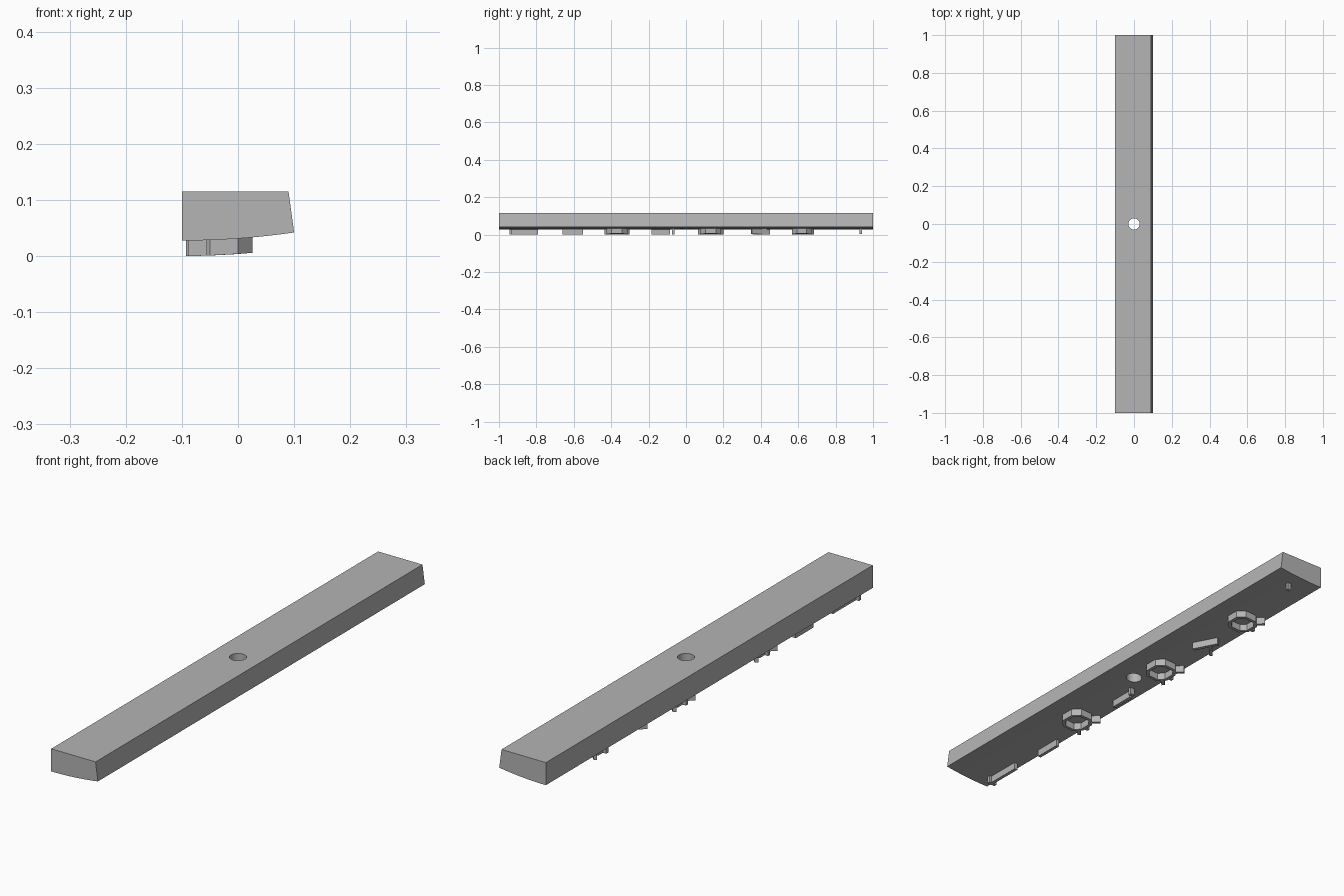
import bpy
import bmesh
from mathutils import Vector

old = bpy.data.objects.get("Cube")
if old:
    bpy.data.objects.remove(old, do_unlink=True)

grey = bpy.data.materials.new("plain grey")
grey.use_nodes = True
colour = (0.46, 0.46, 0.46, 1)
grey.diffuse_color = colour
grey.node_tree.nodes["Principled BSDF"].inputs["Base Color"].default_value = colour

RIB_HEIGHT = 0.0275


def underside(x):
    """Height of the gently curved bottom of the bar."""
    return RIB_HEIGHT + 0.36 * (x + 0.1) ** 2


def finish(bm, name):
    bmesh.ops.recalc_face_normals(bm, faces=bm.faces)
    mesh = bpy.data.meshes.new(name)
    bm.to_mesh(mesh)
    bm.free()
    obj = bpy.data.objects.new(name, mesh)
    bpy.context.collection.objects.link(obj)
    mesh.materials.append(grey)
    return obj


# Long bar: cross-section extruded along y
steps = 12
xs = [-0.1 + 0.2 * i / steps for i in range(steps + 1)]
profile = [(x, underside(x)) for x in xs] + [(0.09, 0.115), (-0.1, 0.115)]
bm = bmesh.new()
section = bm.faces.new([bm.verts.new((x, -1, z)) for x, z in profile])
extruded = bmesh.ops.extrude_face_region(bm, geom=[section])
moved = [v for v in extruded["geom"] if isinstance(v, bmesh.types.BMVert)]
bmesh.ops.translate(bm, verts=moved, vec=(0, 2, 0))
bar = finish(bm, "long_bar")

# Round hole through the middle
bpy.ops.mesh.primitive_cylinder_add(vertices=32, radius=0.03, depth=0.4)
cutter = bpy.context.object
cutter.name = "hole_cutter"
cutter.data.materials.append(grey)
cut = bar.modifiers.new("hole", "BOOLEAN")
cut.operation = "DIFFERENCE"
cut.solver = "EXACT"
cut.object = cutter
bpy.context.view_layer.objects.active = bar
bpy.ops.object.modifier_apply(modifier=cut.name)
bpy.data.objects.remove(cutter, do_unlink=True)
bpy.ops.object.select_all(action="DESELECT")
bar.select_set(True)
bpy.ops.object.shade_smooth_by_angle(angle=0.5)


def rib(name, path, width=0.013, closed=False):
    """Mitred wall that follows a path on the underside."""
    pts = [Vector(p) for p in path]
    n = len(pts)
    bm = bmesh.new()
    rings = []
    for i, p in enumerate(pts):
        before = pts[i - 1] if closed or i else None
        after = pts[(i + 1) % n] if closed or i < n - 1 else None
        d1 = (p - before).normalized() if before else (after - p).normalized()
        d2 = (after - p).normalized() if after else d1
        normal = Vector((-d1.y - d2.y, d1.x + d2.x)).normalized()
        normal *= width / 2 / max(0.5, normal.dot(Vector((-d1.y, d1.x))))
        ring = []
        for side, lift in ((-1, 0.003), (1, 0.003), (1, -RIB_HEIGHT), (-1, -RIB_HEIGHT)):
            q = p + side * normal
            ring.append(bm.verts.new((q.x, q.y, underside(q.x) + lift)))
        rings.append(ring)
    for i in range(n if closed else n - 1):
        a, b = rings[i], rings[(i + 1) % n]
        for k in range(4):
            m = (k + 1) % 4
            bm.faces.new((a[k], a[m], b[m], b[k]))
    if not closed:
        bm.faces.new(rings[0])
        bm.faces.new(rings[-1])
    return finish(bm, name)


def ring_rib(name, x, y, rx, ry):
    """Closed eight-sided wall."""
    c = 0.5
    corners = [(1, c), (c, 1), (-c, 1), (-1, c), (-1, -c), (-c, -1), (c, -1), (1, -c)]
    rib(name, [(x + rx * u, y + ry * v) for u, v in corners], 0.012, True)


# Straight ribs on the underside
rib("front_rib", [(-0.07, -0.945), (-0.07, -0.79)])
rib("front_rib_foot", [(-0.089, -0.937), (-0.055, -0.937)])
rib("second_rib", [(-0.078, -0.66), (-0.078, -0.55)])
rib("middle_rib", [(-0.055, -0.185), (-0.055, -0.085)])
rib("slanted_rib", [(-0.005, 0.35), (-0.05, 0.445)])
rib("slanted_rib_brace", [(-0.085, 0.36), (-0.04, 0.41)])
rib("middle_peg", [(-0.055, -0.068), (-0.035, -0.068)])
rib("back_peg", [(0.002, 0.935), (0.016, 0.935)])

# Hollow ribs with short side stubs
for label, y, half in (("front", -0.37, 0.05), ("middle", 0.132, 0.05), ("back", 0.62, 0.046)):
    ring_rib(label + "_hollow_rib", -0.025, y, 0.045, half)
    rib(label + "_outer_stub", [(-0.09, y - 0.01), (-0.072, y - 0.01)])
    rib(label + "_end_stub", [(-0.06, y + half - 0.014), (-0.088, y + half + 0.014)])
    if label != "back":
        rib(label + "_start_stub", [(-0.06, y - half + 0.014), (-0.088, y - half - 0.012)])
